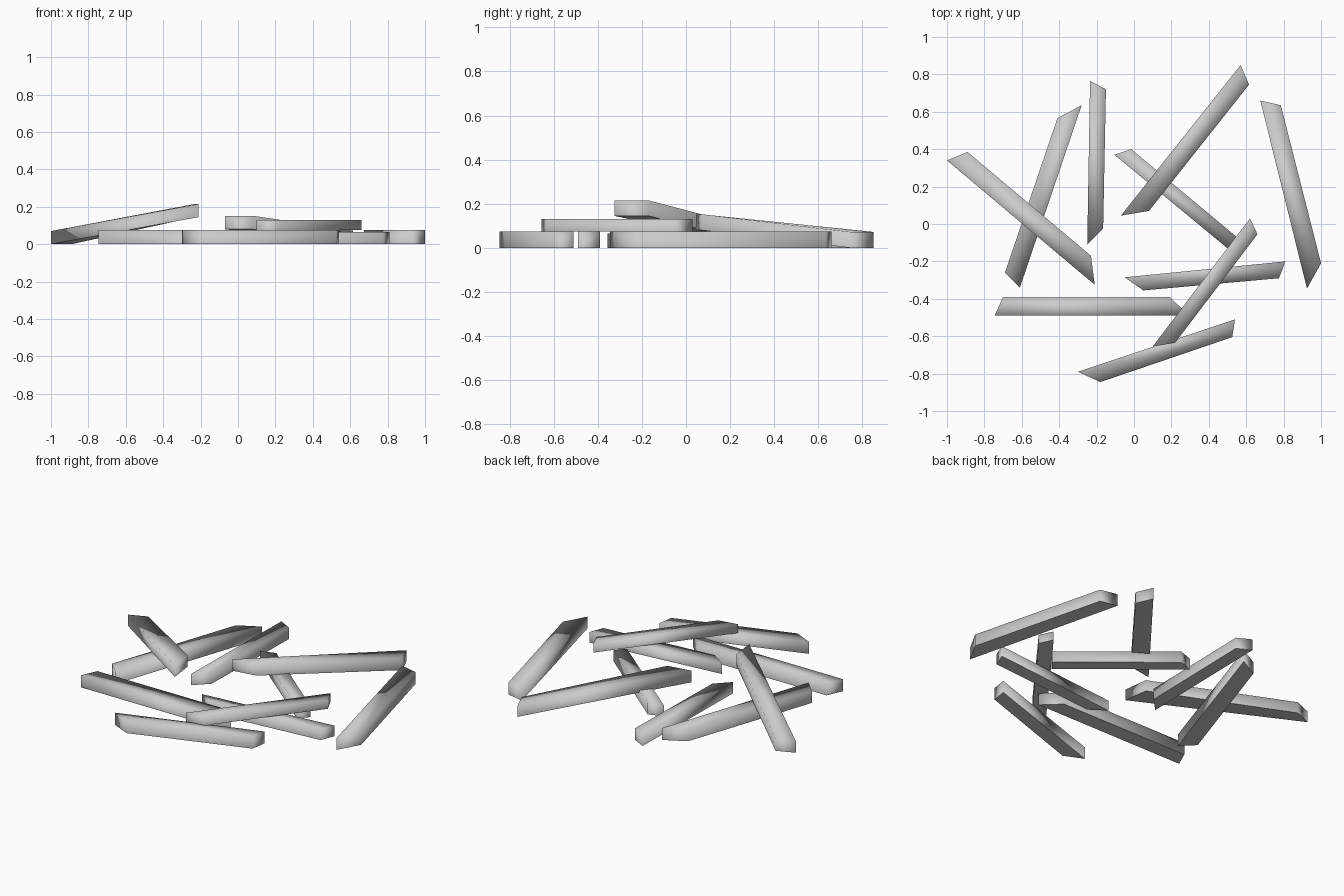
import bpy
import bmesh

# Remove the default cube only
default_cube = bpy.data.objects.get("Cube")
if default_cube:
    bpy.data.objects.remove(default_cube, do_unlink=True)

# Single pale grey material shared by every stick
grey = bpy.data.materials.new("pale_grey")
grey.use_nodes = True
grey_colour = (0.6, 0.6, 0.6, 1.0)
grey.diffuse_color = grey_colour
grey.node_tree.nodes["Principled BSDF"].inputs["Base Color"].default_value = grey_colour


def make_stick(name, start, end, start_base=0.0, end_base=0.0, thickness=0.075):
    """Slant-cut stick: each end is a pair of plan corners (left side, right side)."""
    bm = bmesh.new()
    outline = [(*start[0], start_base), (*start[1], start_base),
               (*end[1], end_base), (*end[0], end_base)]
    bottom = bm.faces.new([bm.verts.new(corner) for corner in outline])
    extruded = bmesh.ops.extrude_face_region(bm, geom=[bottom], use_keep_orig=True)
    top_verts = [item for item in extruded["geom"] if isinstance(item, bmesh.types.BMVert)]
    bmesh.ops.translate(bm, verts=top_verts, vec=(0, 0, thickness))
    bmesh.ops.recalc_face_normals(bm, faces=bm.faces[:])

    # Soft shading over the top and sides, crisp flat underside
    for face in bm.faces:
        face.smooth = face is not bottom
    for edge in bottom.edges:
        edge.smooth = False

    mesh = bpy.data.meshes.new(name)
    bm.to_mesh(mesh)
    bm.free()
    mesh.materials.append(grey)
    stick = bpy.data.objects.new(name, mesh)
    bpy.context.collection.objects.link(stick)
    return stick


# Sticks lying flat on the ground
make_stick("back_right_stick", start=[(-.41, .565), (-.28, .635)],
           end=[(-.69, -.26), (-.61, -.34)])
make_stick("back_middle_stick", start=[(-.235, .765), (-.15, .72)],
           end=[(-.25, -.11), (-.165, -.025)], thickness=.07)
make_stick("centre_stick", start=[(-.105, .37), (-.015, .4)],
           end=[(.5, -.13), (.55, -.07)], thickness=.07)
make_stick("far_left_stick", start=[(.675, .66), (.785, .635)],
           end=[(.925, -.345), (1, -.21)])
make_stick("inner_left_stick", start=[(-.05, -.285), (.05, -.355)],
           end=[(.81, -.2), (.775, -.29)], thickness=.065)
make_stick("front_right_stick", start=[(-.7, -.39), (-.745, -.49)],
           end=[(.19, -.39), (.295, -.49)])
make_stick("front_stick", start=[(-.3, -.79), (-.18, -.845)],
           end=[(.54, -.51), (.525, -.605)])

# Stick resting level on top of the front ones
make_stick("upper_front_stick", start=[(.62, .03), (.66, -.055)],
           end=[(.1, -.655), (.22, -.635)], start_base=.075, end_base=.075, thickness=.055)

# Sticks leaning on others, one end on the ground
make_stick("leaning_right_stick", start=[(-1, .34), (-.89, .385)],
           end=[(-.21, -.325), (-.23, -.17)], end_base=.145, thickness=.07)
make_stick("leaning_back_stick", start=[(.57, .85), (.615, .745)],
           end=[(-.07, .045), (.08, .07)], end_base=.08, thickness=.072)
